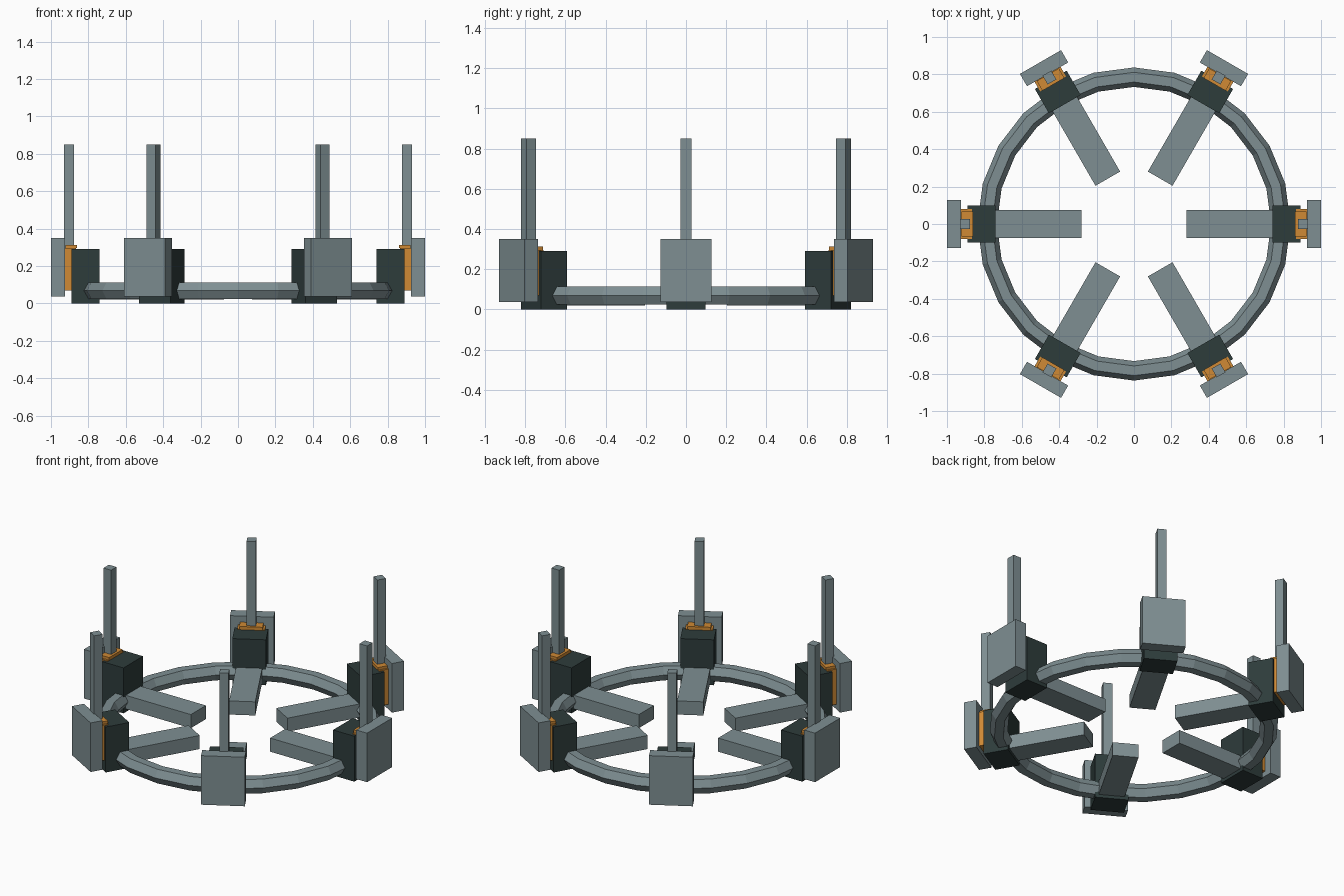
import bpy, bmesh, math
from mathutils import Matrix, Vector

if "Cube" in bpy.data.objects:
    bpy.data.objects.remove(bpy.data.objects["Cube"])


def material(name, rgb):
    m = bpy.data.materials.new(name)
    m.diffuse_color = (*rgb, 1)
    m.use_nodes = True
    m.node_tree.nodes["Principled BSDF"].inputs["Base Color"].default_value = m.diffuse_color
    return m


GREY = material("blue grey metal", (0.21, 0.275, 0.29))
DARK = material("dark housing", (0.027, 0.045, 0.044))
ORANGE = material("orange clamp", (0.63, 0.255, 0.035))


def add_object(name, bm, mat):
    bmesh.ops.recalc_face_normals(bm, faces=bm.faces[:])
    mesh = bpy.data.meshes.new(name)
    bm.to_mesh(mesh)
    bm.free()
    mesh.materials.append(mat)
    ob = bpy.data.objects.new(name, mesh)
    bpy.context.collection.objects.link(ob)
    return ob


def radial_box(name, r0, r1, half_width, z0, z1, angle, mat):
    """Box between two radii, turned about the z axis."""
    bm = bmesh.new()
    size = Matrix.Diagonal((r1 - r0, 2 * half_width, z1 - z0, 1))
    place = Matrix.Translation(((r0 + r1) / 2, 0, (z0 + z1) / 2))
    bmesh.ops.create_cube(bm, size=1, matrix=Matrix.Rotation(angle, 4, 'Z') @ place @ size)
    return add_object(name, bm, mat)


# Ring: hexagonal section swept through 24 straight segments
bm = bmesh.new()
profile = [bm.verts.new((0.785 + 0.052 * math.cos(i * math.pi / 3), 0,
                         0.068 + 0.052 * math.sin(i * math.pi / 3))) for i in range(6)]
edges = [bm.edges.new((profile[i], profile[(i + 1) % 6])) for i in range(6)]
bmesh.ops.spin(bm, geom=profile + edges, cent=(0, 0, 0), axis=(0, 0, 1),
               angle=math.tau, steps=24)
bmesh.ops.remove_doubles(bm, verts=bm.verts[:], dist=0.0005)
add_object("ring", bm, GREY)

# Six identical stations: name, inner radius, outer radius, half width, bottom, top, colour
PARTS = [
    ("arm", 0.28, 0.78, 0.076, 0.02, 0.107, GREY),
    ("housing", 0.74, 0.89, 0.098, 0.0, 0.29, DARK),
    ("clamp_body", 0.865, 0.925, 0.08, 0.07, 0.295, ORANGE),
    ("clamp_top", 0.862, 0.922, 0.068, 0.295, 0.312, ORANGE),
    ("post", 0.877, 0.931, 0.027, 0.1, 0.85, GREY),
    ("outer_plate", 0.924, 1.0, 0.127, 0.037, 0.35, GREY),
]
for k in range(6):
    for name, r0, r1, w, z0, z1, mat in PARTS:
        radial_box(f"{name}_{k + 1}", r0, r1, w, z0, z1, k * math.pi / 3, mat)
